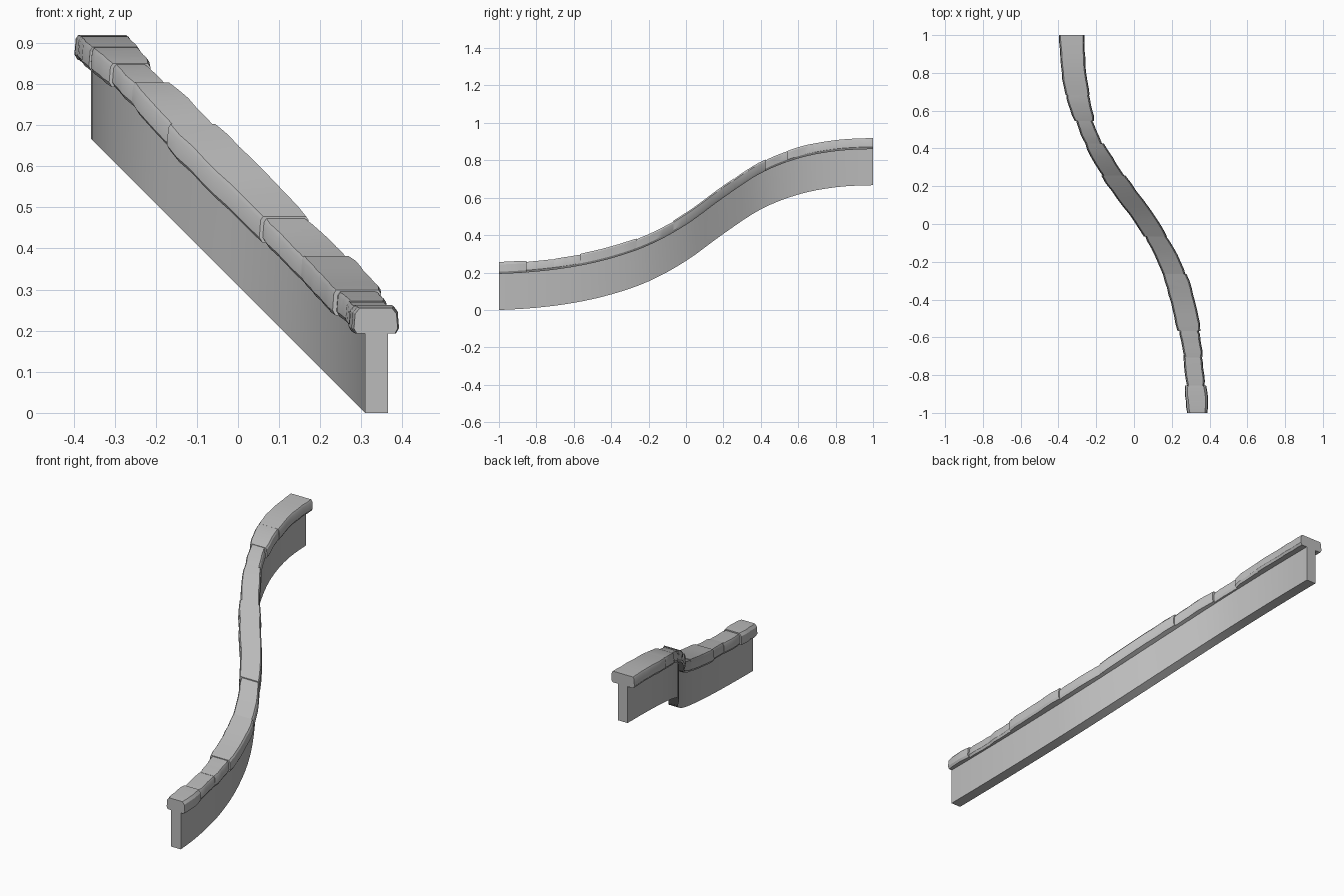
import bpy
import bmesh
import math
import random

random.seed(4)
cube = bpy.data.objects.get("Cube")
if cube:
    bpy.data.objects.remove(cube, do_unlink=True)

# One plain stone colour
stone = bpy.data.materials.new("grey_stone")
stone.use_nodes = True
grey = (0.5, 0.5, 0.5, 1)
stone.diffuse_color = grey
stone.node_tree.nodes["Principled BSDF"].inputs["Base Color"].default_value = grey

# Height of the wall foot at equal steps from front to back
RISE = [0, 0.012, 0.038, 0.083, 0.153, 0.262, 0.407, 0.538, 0.617, 0.656, 0.667]
FOOT_X = 0.337


def foot(y):
    """Smoothly interpolated foot height."""
    t = min(max((y + 1) * 5, 0), 9.9999)
    i = int(t)
    u = t - i
    a, b, c, d = [RISE[min(max(k, 0), 10)] for k in range(i - 1, i + 3)]
    return b + u * ((c - a) + u * ((2 * a - 5 * b + 4 * c - d) + u * (3 * (b - c) + d - a))) / 2


def sweep(name, rings):
    """Closed solid from (y, section) rings; sections are offsets from the path."""
    bm = bmesh.new()
    loops = []
    for y, section in rings:
        z = foot(y)
        loops.append([bm.verts.new((FOOT_X - z + dx, y, z + dz)) for dx, dz in section])
    n = len(loops[0])
    for lower, upper in zip(loops, loops[1:]):
        for k in range(n):
            j = (k + 1) % n
            bm.faces.new((lower[k], lower[j], upper[j], upper[k]))
    bm.faces.new(loops[0])
    bm.faces.new(loops[-1])
    bmesh.ops.recalc_face_normals(bm, faces=bm.faces)
    mesh = bpy.data.meshes.new(name)
    bm.to_mesh(mesh)
    bm.free()
    mesh.materials.append(stone)
    obj = bpy.data.objects.new(name, mesh)
    bpy.context.collection.objects.link(obj)
    bpy.ops.object.select_all(action="DESELECT")
    obj.select_set(True)
    bpy.context.view_layer.objects.active = obj
    bpy.ops.object.shade_smooth_by_angle(angle=math.radians(30))
    return obj


# Wall: a thin upright slab following the rising S-curve
half = 0.028
slab = [(-half, 0), (half, 0), (half, 0.205), (-half, 0.205)]
steps = 40
sweep("wall", [(-1 + 2 * i / steps, slab) for i in range(steps + 1)])


def coping_section(left, right, top, chamfer):
    """Cap stone outline with chamfered upper corners and tapered sides."""
    base = 0.193
    return [(-left + 0.007, base), (right - 0.007, base), (right, base + 0.012),
            (right - 0.003, top - chamfer), (right - chamfer, top),
            (chamfer - left, top), (0.003 - left, top - chamfer), (-left, base + 0.012)]


# Coping stones: back edge, side widths at the front and the back of each, top
STONES = [
    (-0.86, 0.060, 0.057, 0.062, 0.057, 0.257),
    (-0.70, 0.053, 0.046, 0.055, 0.046, 0.250),
    (-0.56, 0.050, 0.052, 0.055, 0.052, 0.252),
    (-0.27, 0.065, 0.062, 0.062, 0.072, 0.257),
    (-0.06, 0.060, 0.066, 0.058, 0.060, 0.252),
    (0.25, 0.066, 0.063, 0.068, 0.066, 0.258),
    (0.42, 0.060, 0.060, 0.050, 0.060, 0.255),
    (0.55, 0.046, 0.048, 0.046, 0.046, 0.250),
    (0.69, 0.057, 0.056, 0.060, 0.065, 0.253),
    (1.00, 0.064, 0.066, 0.066, 0.068, 0.252),
]
front = -1
for number, (back, l0, r0, l1, r1, top) in enumerate(STONES):
    first = front if number == 0 else front - 0.006
    last = back if back == 1 else back + 0.006
    count = max(5, round((last - first) / 0.04))
    rings = []
    for i in range(count + 1):
        t = i / count
        # Worn, slightly drawn-in ends and a little unevenness along the sides
        worn = 0.004 if i in (0, count) and back < 1 else 0
        left = l0 + (l1 - l0) * t - worn + random.uniform(-0.002, 0.002)
        right = r0 + (r1 - r0) * t - worn + random.uniform(-0.002, 0.002)
        chamfer = 0.014 if number == 0 else 0.009
        rings.append((first + (last - first) * t,
                      coping_section(left, right, top - worn / 2, chamfer)))
    sweep(f"coping_stone_{number + 1}", rings)
    front = back
